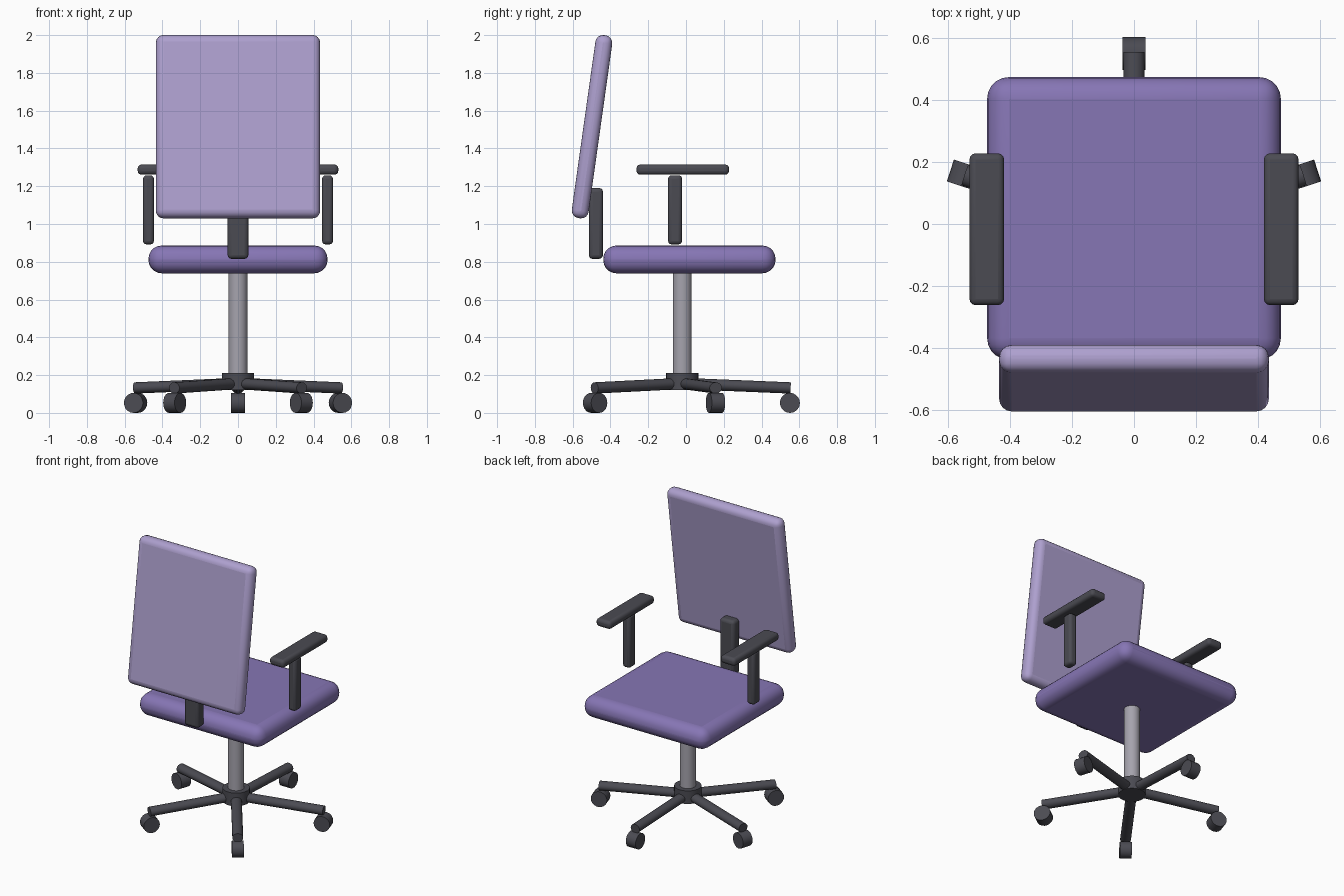
import bpy
from math import radians, sin, cos, pi
from mathutils import Matrix, Vector

if "Cube" in bpy.data.objects:
    bpy.data.objects.remove(bpy.data.objects["Cube"])


def material(name, rgb):
    m = bpy.data.materials.new(name)
    m.diffuse_color = (*rgb, 1)
    m.use_nodes = True
    m.node_tree.nodes["Principled BSDF"].inputs["Base Color"].default_value = m.diffuse_color
    return m


SEAT = material("seat_purple", (0.24, 0.18, 0.46))
BACK = material("back_lilac", (0.42, 0.35, 0.62))
DARK = material("dark_plastic", (0.07, 0.07, 0.085))
METAL = material("column_metal", (0.38, 0.37, 0.42))
CY = -0.02  # y of the column axis


def finish(name, mat, bevel=0.0, segments=4):
    ob = bpy.context.object
    ob.name = name
    ob.data.materials.append(mat)
    if bevel:
        mod = ob.modifiers.new("bevel", 'BEVEL')
        mod.width, mod.segments = bevel, segments
        mod.limit_method = 'ANGLE'
        mod.angle_limit = radians(40)
    bpy.ops.object.shade_smooth_by_angle(angle=radians(35))
    return ob


def box(name, centre, size, mat, bevel, segments=4, tilt=0.0):
    bpy.ops.mesh.primitive_cube_add(size=1)
    bpy.context.object.data.transform(Matrix.Diagonal((*size, 1)))
    ob = finish(name, mat, bevel, segments)
    ob.location = centre
    ob.rotation_euler.x = tilt
    return ob


def rod(name, a, b, radius, mat, sides=24, flat=1.0, bevel=0.0):
    # cylinder from a to b, optionally flattened across its vertical direction
    a, b = Vector(a), Vector(b)
    bpy.ops.mesh.primitive_cylinder_add(vertices=sides, radius=radius, depth=(b - a).length)
    ob = bpy.context.object
    ob.data.transform(Matrix.Diagonal((1, flat, 1, 1)))
    finish(name, mat, bevel, 2)
    ob.location = (a + b) / 2
    ob.rotation_euler = (b - a).to_track_quat('Z', 'Y').to_euler()
    return ob


# Cushions and the bracket joining them
box("seat", (0, 0.018, 0.8125), (0.948, 0.912, 0.147), SEAT, 0.07, 5)
box("backrest", (0, -0.4975, 1.515), (0.87, 0.09, 0.978), BACK, 0.04, 4, radians(-8))
box("back_bracket", (0, -0.477, 1.003), (0.11, 0.075, 0.375), DARK, 0.02, 3)

# Armrests
for side, s in (("left", -1), ("right", 1)):
    box(side + "_arm_post", (s * 0.474, -0.058, 1.075), (0.058, 0.074, 0.365), DARK, 0.018, 3)
    box(side + "_arm_pad", (s * 0.475, -0.017, 1.288), (0.112, 0.49, 0.054), DARK, 0.02, 3)

# Column and hub
rod("column", (0, CY, 0.16), (0, CY, 0.76), 0.05, METAL, 32)
rod("hub", (0, CY, 0.122), (0, CY, 0.212), 0.085, DARK, 32)

# Five-star base with casters
for i in range(5):
    t = pi / 2 + i * 2 * pi / 5
    d = Vector((cos(t), sin(t), 0))
    side = Vector((-sin(t), cos(t), 0))
    c = Vector((0, CY, 0))
    rod(f"base_leg_{i + 1}", c + Vector((0, 0, 0.155)) + d * 0.02,
        c + d * 0.574 + Vector((0, 0, 0.132)), 0.034, DARK, 20, 0.88)
    w = c + d * 0.57 + Vector((0, 0, 0.053))
    rod(f"caster_{i + 1}", w - side * 0.037, w + side * 0.037, 0.053, DARK, 20)
